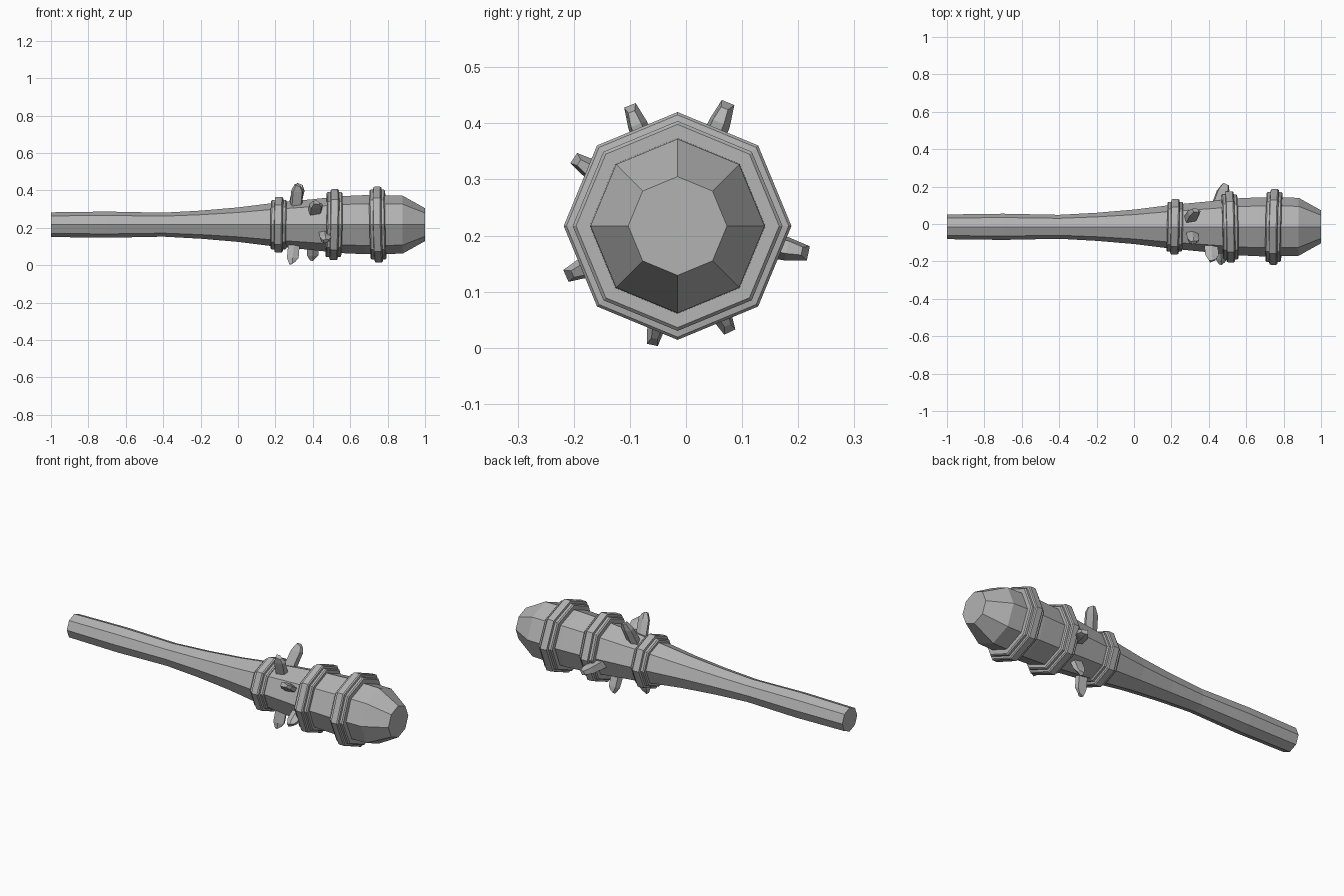
import bpy, bmesh, math
from mathutils import Vector, Matrix

if "Cube" in bpy.data.objects:
    bpy.data.objects.remove(bpy.data.objects["Cube"])

CY, CZ = -0.015, 0.217   # axis of the club
SIDES = 8

grey = bpy.data.materials.new("stone grey")
grey.diffuse_color = (0.45, 0.45, 0.45, 1)
grey.use_nodes = True
grey.node_tree.nodes["Principled BSDF"].inputs["Base Color"].default_value = grey.diffuse_color


def finish(name, bm):
    bmesh.ops.recalc_face_normals(bm, faces=bm.faces)
    me = bpy.data.meshes.new(name)
    bm.to_mesh(me)
    bm.free()
    me.materials.append(grey)
    ob = bpy.data.objects.new(name, me)
    bpy.context.collection.objects.link(ob)
    return ob


def lathe(name, profile, tilt=(0, 0), closed=False):
    """Octagonal body along x from (x, radius) points; tilt shears x by y and z."""
    bm = bmesh.new()
    loops = []
    for x, r in profile:
        loop = []
        for i in range(SIDES):
            a = 2 * math.pi * i / SIDES
            y, z = r * math.cos(a), r * math.sin(a)
            loop.append(bm.verts.new((x + tilt[0] * y + tilt[1] * z, CY + y, CZ + z)))
        loops.append(loop)
    pairs = list(zip(loops, loops[1:]))
    if closed:
        pairs.append((loops[-1], loops[0]))
    else:
        bm.faces.new(loops[0])
        bm.faces.new(loops[-1])
    for a, b in pairs:
        for i in range(SIDES):
            j = (i + 1) % SIDES
            bm.faces.new((a[i], a[j], b[j], b[i]))
    return finish(name, bm)


# Tapered shaft and head
lathe("club_body", [(-1, .066), (-.7, .070), (-.4, .064), (-.2, .075), (0, .092),
                    (.2, .117), (.4, .136), (.55, .152), (.68, .158),
                    (.88, .155), (1, .088)])

# Stepped bands round the head
for n, (x, r, tilt) in enumerate([(.218, .149, (.02, .01)),
                                  (.513, .190, (-.02, .02)),
                                  (.748, .203, (.02, -.02))]):
    inner, step = r - .06, r - .016
    lathe(f"band_{n + 1}", [(x - .042, inner), (x - .042, step - .006), (x - .036, step),
                            (x - .022, step), (x - .020, r - .003), (x - .012, r),
                            (x + .016, r), (x + .022, r - .005), (x + .024, step),
                            (x + .036, step), (x + .042, step - .006), (x + .042, inner)],
          tilt, closed=True)


# Blunt teeth: a tapering block with a chisel-like tip
def tooth(name, x, tip_y, tip_z, lean, w, t):
    tip = Vector((x + lean, tip_y, tip_z))
    out = Vector((0, tip_y - CY, tip_z - CZ)).normalized()
    base = Vector((x, CY, CZ)) + out * .10
    side = Vector((0, -out.z, out.y))
    ax = Vector((1, 0, 0))
    bm = bmesh.new()
    rows = []
    for c, sx, st in [(base, w, t), (base.lerp(tip, .72), w, t * .8), (tip, w * .5, t * .5)]:
        rows.append([bm.verts.new(c + ax * (sx * u) + side * (st * v) - out * (.012 * (u > 0) * (c is tip)))
                     for u, v in [(-1, -.6), (0, -1), (1, -.4), (.8, .7), (-.7, 1)]])
    for a, b in zip(rows, rows[1:]):
        for i in range(5):
            j = (i + 1) % 5
            bm.faces.new((a[i], a[j], b[j], b[i]))
    bm.faces.new(rows[0])
    bm.faces.new(rows[-1])
    finish(name, bm)


for n, spec in enumerate([(.30, .075, .437, .03, .034, .024),
                          (.31, -.100, .432, .01, .032, .022),
                          (.41, -.200, .338, .01, .036, .022),
                          (.46, -.214, .128, .01, .030, .023),
                          (.30, -.060, .005, -.01, .031, .020),
                          (.40, .078, .028, .0, .030, .022),
                          (.44, .218, .168, .05, .034, .026)]):
    tooth(f"tooth_{n + 1}", *spec)
